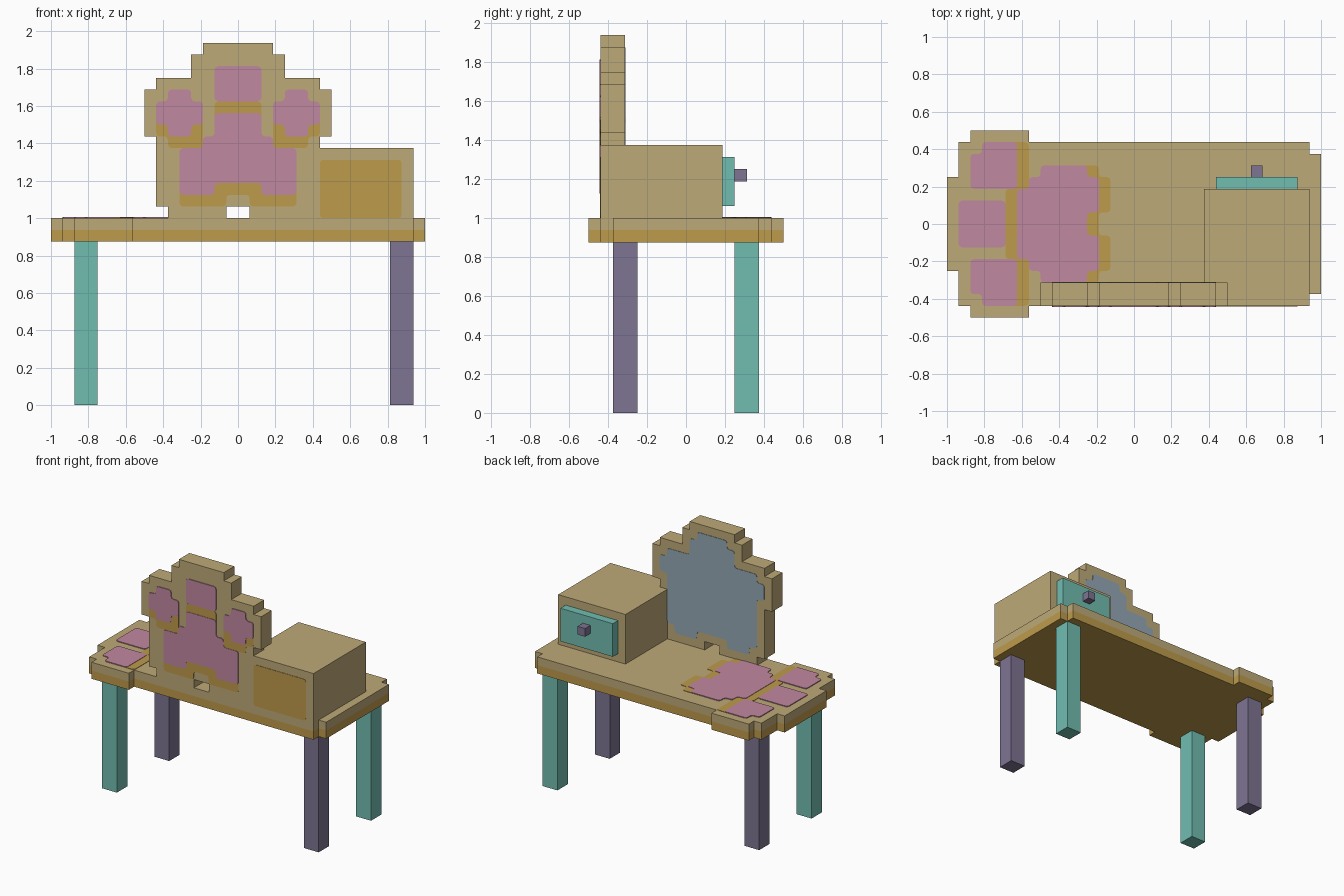
import bpy, bmesh, math
from mathutils import Matrix, Vector

if "Cube" in bpy.data.objects:
    bpy.data.objects.remove(bpy.data.objects["Cube"])

U = 1 / 16  # one step of the blocky design grid


def srgb(c):
    c /= 255
    return c / 12.92 if c <= 0.04045 else ((c + 0.055) / 1.055) ** 2.4


def material(name, *rgb):
    m = bpy.data.materials.new(name)
    col = tuple(srgb(c) for c in rgb) + (1.0,)
    m.use_nodes = True
    m.diffuse_color = col
    m.node_tree.nodes["Principled BSDF"].inputs["Base Color"].default_value = col
    return m


tan = material("tan wood", 190, 170, 120)
gold = material("golden wood", 190, 155, 76)
pink = material("pink paint", 193, 136, 160)
teal = material("teal paint", 113, 189, 177)
purple = material("purple paint", 126, 116, 146)
glass = material("mirror blue", 148, 168, 182)

# Planes in which outlines are drawn: (across, up, depth) to world
FRONT = Matrix.Rotation(math.pi / 2, 4, 'X')
BACK = Matrix.Rotation(math.pi, 4, 'Z') @ FRONT
TOP = Matrix.Rotation(math.pi / 2, 4, 'Z')   # up = -x, across = y


def mirrored(half):
    return half + [(-a, b) for a, b in reversed(half)]


def rounded(pts, r):
    out = []
    for i, p in enumerate(pts):
        p = Vector(p)
        d0 = (Vector(pts[i - 1]) - p).normalized() * r
        d1 = (Vector(pts[(i + 1) % len(pts)]) - p).normalized() * r
        out += [p + d0, p + (d0 + d1) * 0.29, p + d1]
    return out


def prism(name, pts, levels, plane, mats):
    """Extrude an outline through the depth levels, one material per band."""
    bm = bmesh.new()
    rings = [[bm.verts.new((p[0] * U, p[1] * U, d)) for p in pts] for d in levels]
    n = len(pts)
    bm.faces.new(rings[0])
    for k in range(len(levels) - 1):
        for i in range(n):
            j = (i + 1) % n
            f = bm.faces.new((rings[k][i], rings[k][j], rings[k + 1][j], rings[k + 1][i]))
            f.material_index = k
    bm.faces.new(rings[-1]).material_index = len(mats) - 1
    bm.transform(plane)
    bmesh.ops.recalc_face_normals(bm, faces=bm.faces)
    me = bpy.data.meshes.new(name)
    bm.to_mesh(me)
    bm.free()
    for m in mats:
        me.materials.append(m)
    ob = bpy.data.objects.new(name, me)
    bpy.context.collection.objects.link(ob)
    return ob


def box(name, x0, x1, y0, y1, z0, z1, mat):
    pts = [(x0, y0), (x1, y0), (x1, y1), (x0, y1)]
    return prism(name, pts, (z0 * U, z1 * U), Matrix.Identity(4), [mat])


def plate(name, pts, plane, base, thick, mat):
    return prism(name, rounded(pts, 0.3), (base, base + thick), plane, [mat])


def plate_pair(name, pts, *args):
    for side, s in (("left", 1), ("right", -1)):
        plate(f"{side}_{name}", [(a * s, b) for a, b in pts], *args)


# Tabletop: golden lower band, tan upper band
top_half = [(6, -16), (6, -15), (7, -15), (7, 9), (8, 9), (8, 14), (7, 14),
            (7, 15), (4, 15), (4, 16)]
prism("tabletop", mirrored(top_half), (14 * U, 15 * U, 16 * U), TOP, [gold, tan])

# Legs: colours alternate around the table
for name, x, y, mat in (("front_right_leg", -14, -6, teal), ("front_left_leg", 13, -6, purple),
                        ("back_right_leg", -14, 4, purple), ("back_left_leg", 13, 4, teal)):
    box(name, x, x + 2, y, y + 2, 0, 14, mat)

# Drawer cabinet
box("cabinet", 6, 15, -7, 3, 16, 22, tan)
box("drawer_front", 7, 14, 3, 4, 17, 21, teal)
box("drawer_knob", 10, 11, 4, 5, 19, 20, purple)
plate("cabinet_panel", [(7, 16), (14, 16), (14, 21), (7, 21)], FRONT, 7 * U, 0.003, gold)

# Mirror frame and glass
frame_half = [(1, 17), (1, 16), (6, 16), (6, 17), (7, 17), (7, 23), (8, 23), (8, 27),
              (7, 27), (7, 28), (4, 28), (4, 30), (3, 30), (3, 31)]
prism("mirror_frame", mirrored(frame_half), (5 * U, 7 * U), FRONT, [tan])
glass_half = [(2, 18), (2, 17), (5, 17), (5, 18), (6, 18), (6, 24), (7, 24), (7, 26),
              (6, 26), (6, 27), (3, 27), (3, 29), (2, 29), (2, 30)]
plate("mirror_glass", mirrored(glass_half), BACK, -5 * U, 0.003, glass)

# Paw painted on the front of the mirror: golden edge below pink pads
d = 7 * U
plate("frame_pad_edge", mirrored([(1, 18), (1, 17), (5, 17), (5, 20), (2, 20), (2, 26)]),
      FRONT, d, 0.003, gold)
plate("frame_pad", mirrored([(2, 19), (2, 18), (5, 18), (5, 22), (3, 22), (3, 23), (2, 23), (2, 25)]),
      FRONT, d, 0.006, pink)
plate("frame_middle_toe", mirrored([(2, 26), (2, 29)]), FRONT, d, 0.006, pink)
plate_pair("frame_toe_edge", [(3, 22), (6, 22), (6, 23), (7, 23), (7, 24.5), (3, 24.5)],
           FRONT, d, 0.003, gold)
plate_pair("frame_toe", [(4, 23), (6, 23), (6, 24), (7, 24), (7, 26), (6, 26), (6, 27),
                         (4, 27), (4, 26), (3, 26), (3, 24), (4, 24)], FRONT, d, 0.006, pink)

# Paw painted on the tabletop, toes towards the right end
d = 16 * U
plate("table_pad_edge", mirrored([(1, 3), (1, 2), (4, 2), (4, 3), (5, 3), (5, 6), (3, 6), (3, 11)]),
      TOP, d, 0.003, gold)
plate("table_pad", mirrored([(1, 4), (1, 3), (4, 3), (4, 4), (5, 4), (5, 8), (4, 8), (4, 9),
                             (3, 9), (3, 10)]), TOP, d, 0.006, pink)
plate("table_middle_toe", mirrored([(2, 11), (2, 15)]), TOP, d, 0.006, pink)
plate_pair("table_toe_edge", [(3, 9), (7, 9), (7, 11), (3, 11)], TOP, d, 0.003, gold)
plate_pair("table_toe", [(3, 10), (7, 10), (7, 13), (6, 13), (6, 14), (3, 14)],
           TOP, d, 0.006, pink)
